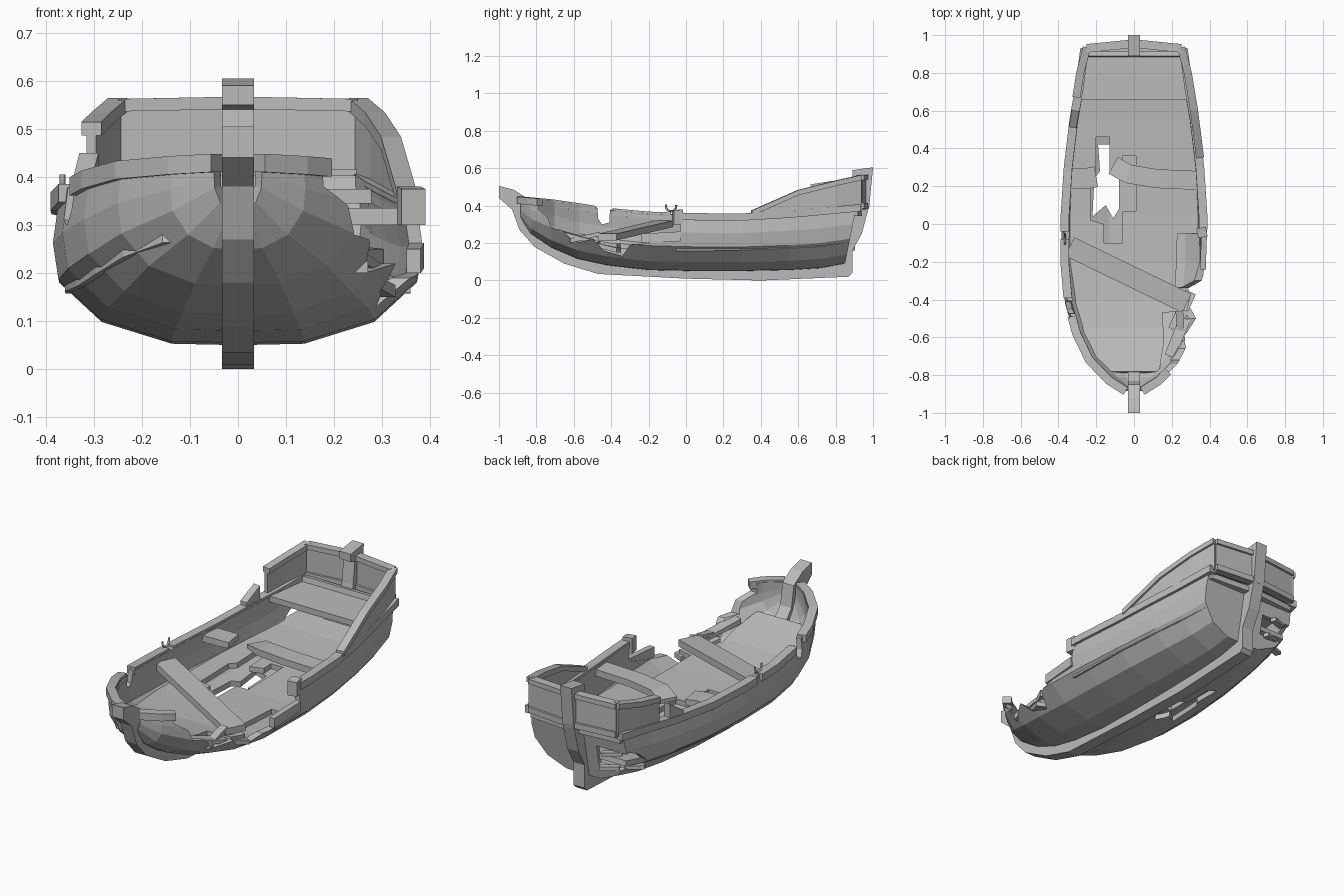
import bpy, bmesh, math
from mathutils import Vector

if "Cube" in bpy.data.objects:
    bpy.data.objects.remove(bpy.data.objects["Cube"])

wood = bpy.data.materials.new("weathered_grey")
wood.diffuse_color = (0.5, 0.5, 0.5, 1)
wood.use_nodes = True
wood.node_tree.nodes["Principled BSDF"].inputs["Base Color"].default_value = wood.diffuse_color


def finish(name, bm, normals=True):
    if normals:
        bmesh.ops.recalc_face_normals(bm, faces=bm.faces[:])
    me = bpy.data.meshes.new(name)
    bm.to_mesh(me)
    bm.free()
    me.materials.append(wood)
    ob = bpy.data.objects.new(name, me)
    bpy.context.collection.objects.link(ob)
    return ob


def prism(name, poly, axis, a, b):
    """Extrude a 2D outline along an axis (0 = x, outline in yz; 2 = z, outline in xy)."""
    bm = bmesh.new()
    place = (lambda p, d: (d, p[0], p[1])) if axis == 0 else (lambda p, d: (p[0], p[1], d))
    lo = [bm.verts.new(place(p, a)) for p in poly]
    hi = [bm.verts.new(place(p, b)) for p in poly]
    n = len(poly)
    bm.faces.new(lo)
    bm.faces.new(hi)
    for i in range(n):
        bm.faces.new((lo[i], lo[(i + 1) % n], hi[(i + 1) % n], hi[i]))
    return finish(name, bm)


def ribbon(name, pts, t):
    """Plank of thickness t along points (x, y, z_low, z_high)."""
    bm = bmesh.new()
    rings = []
    for i, (x, y, z0, z1) in enumerate(pts):
        p, q = pts[max(i - 1, 0)], pts[min(i + 1, len(pts) - 1)]
        d = Vector((q[0] - p[0], q[1] - p[1])).normalized()
        nx, ny = -d.y * t / 2, d.x * t / 2
        rings.append([bm.verts.new(v) for v in (
            (x - nx, y - ny, z0), (x + nx, y + ny, z0),
            (x + nx, y + ny, z1), (x - nx, y - ny, z1))])
    bm.faces.new(rings[0])
    bm.faces.new(rings[-1])
    for r, s in zip(rings, rings[1:]):
        for k in range(4):
            bm.faces.new((r[k], r[(k + 1) % 4], s[(k + 1) % 4], s[k]))
    return finish(name, bm)


def bake(ob, thickness, cutters):
    """Thicken a sheet, cut the broken areas out of it and keep the result."""
    sol = ob.modifiers.new("thick", 'SOLIDIFY')
    sol.thickness, sol.offset = thickness, -1
    for c in cutters:
        m = ob.modifiers.new("cut", 'BOOLEAN')
        m.operation, m.object, m.solver = 'DIFFERENCE', c, 'EXACT'
    dg = bpy.context.evaluated_depsgraph_get()
    me = bpy.data.meshes.new_from_object(ob.evaluated_get(dg))
    ob.modifiers.clear()
    ob.data = me
    for c in cutters:
        bpy.data.objects.remove(c)


# Hull lines: y, half width, keel height, sheer height
STATIONS = [(-.885, .05, .33, .44), (-.83, .14, .25, .435), (-.72, .25, .175, .425),
            (-.58, .32, .115, .405), (-.42, .365, .08, .38), (-.2, .385, .055, .36),
            (.05, .383, .05, .352), (.3, .366, .05, .35), (.55, .335, .055, .365),
            (.72, .305, .065, .38), (.86, .275, .09, .40)]
PROFILE = [(0, 0), (.36, .01), (.74, .16), (.97, .43), (1, .68), (.965, 1)]


def lines(y):
    y = min(max(y, STATIONS[0][0]), STATIONS[-1][0])
    for a, b in zip(STATIONS, STATIONS[1:]):
        if y <= b[0]:
            f = (y - a[0]) / (b[0] - a[0])
            return [a[k] + f * (b[k] - a[k]) for k in (1, 2, 3)]


def half_width(y, z):
    w, zk, zs = lines(y)
    h = min(max((z - zk) / (zs - zk), 0), 1)
    for (x0, h0), (x1, h1) in zip(PROFILE, PROFILE[1:]):
        if h <= h1:
            return w * (x0 + (x1 - x0) * (h - h0) / (h1 - h0))


# Hull shell with raked transom
bm = bmesh.new()
rows = []
for y, w, zk, zs in STATIONS:
    half = [(w * a, zk + b * (zs - zk)) for a, b in PROFILE]
    full = [(-x, z) for x, z in half[:0:-1]] + half
    rake = .2 if y > .8 else 0
    rows.append([bm.verts.new((x, y - .01 * (rake > 0) + rake * (z - zk), z)) for x, z in full])
for r, s in zip(rows, rows[1:]):
    for k in range(len(r) - 1):
        bm.faces.new((r[k], s[k], s[k + 1], r[k + 1]))
bm.faces.new(rows[-1])
bmesh.ops.recalc_face_normals(bm, faces=bm.faces[:])
bm.faces.ensure_lookup_table()
low = min(bm.faces, key=lambda f: f.calc_center_median().z)
if low.normal.z > 0:
    bmesh.ops.reverse_faces(bm, faces=bm.faces[:])
hull = finish("hull", bm, False)

starboard_break = prism("cut_starboard", [
    (-.78, .7), (-.79, .38), (-.74, .34), (-.72, .28), (-.66, .27), (-.6, .2), (-.5, .22),
    (-.44, .16), (-.34, .13), (-.3, .19), (-.2, .2), (-.03, .25), (-.03, .7)], 0, .08, .7)
port_gap = prism("cut_port", [(-.49, .7), (-.47, .33), (-.45, .3), (-.41, .31), (-.39, .7)],
                 0, -.7, -.2)
quarter_hole = prism("cut_quarter", [
    (.74, .2), (.8, .15), (.84, .18), (1.1, .14), (1.1, .27), (.86, .28), (.8, .25)],
    0, -.5, -.1)
bottom_hole = prism("cut_bottom", [
    (-.19, .42), (-.13, .42), (-.13, .27), (-.08, .25), (-.08, .08), (-.11, .03),
    (-.15, .1), (-.22, .04), (-.21, .24), (-.18, .28)], 2, -.1, .15)
bake(hull, .028, [starboard_break, port_gap, quarter_hole, bottom_hole])

# Inner floor
bm = bmesh.new()
rows = []
for y, z in [(-.78, .29), (-.68, .26), (-.55, .225), (-.4, .2), (-.2, .19),
             (.05, .185), (.3, .19), (.55, .2), (.72, .21), (.86, .23)]:
    w = half_width(y, z) - .014
    rows.append([bm.verts.new((x, y, z)) for x in (-w, 0, w)])
for r, s in zip(rows, rows[1:]):
    for k in range(2):
        bm.faces.new((r[k], r[k + 1], s[k + 1], s[k]))
floor = finish("floor", bm, False)
floor_hole = prism("cut_floor", [
    (-.2, .46), (-.13, .46), (-.13, .28), (-.06, .3), (-.06, .36), (.01, .36), (.01, .07),
    (-.06, .07), (-.06, -.1), (-.16, -.1), (-.16, 0), (-.23, .02), (-.23, .25), (-.2, .28)],
    2, 0, .5)
floor_edge = prism("cut_floor_edge", [
    (.23, -.05), (.22, -.35), (.3, -.37), (.28, -.46), (.15, -.47), (.16, -.62),
    (.13, -.8), (.6, -.8), (.6, -.05)], 2, 0, .5)
bake(floor, .028, [floor_hole, floor_edge])

# Keel, stem and stern post in one profile
prism("keel", [
    (-1, .44), (-.93, .38), (-.89, .27), (-.81, .18), (-.65, .09), (-.47, .035), (0, .01),
    (.4, 0), (.87, .02), (.89, .04), (.89, .16), (.94, .25), (.98, .4), (1, .605), (.89, .59),
    (.89, .55), (.925, .54), (.91, .42), (.86, .2), (.83, .1), (.4, .07), (0, .07),
    (-.42, .1), (-.58, .14), (-.75, .24), (-.83, .33), (-.85, .44), (-.92, .485), (-1, .505)],
    0, -.033, .033)


# Gunwale rails, in the surviving lengths
def rail(name, side, ys):
    ribbon(name, [(side * (lines(y)[0] * .965 - .004), y, lines(y)[2] - .03,
                   lines(y)[2] + .008) for y in ys], .045)


rail("bow_rail_port", -1, [-.885, -.83, -.72, -.58, -.49])
rail("bow_rail_starboard", 1, [-.885, -.83, -.78])
rail("rail_port", -1, [-.39, -.2, -.08])
rail("rail_port_aft", -1, [-.04, .05, .3, .55, .72, .93])
rail("rail_starboard", 1, [-.03, .05, .3, .55, .72, .93])

# Raised stern bulwarks: starboard whole, port broken short
star = [(.35, .35, .355, .36), (.318, .6, .36, .47), (.285, .8, .38, .52), (.25, .935, .39, .55)]
port = [(-.305, .67, .37, .5), (-.285, .8, .38, .52), (-.25, .935, .39, .55)]
for side, pts in (("starboard", star), ("port", port)):
    ribbon("stern_bulwark_" + side, pts, .02)
    ribbon("stern_cap_" + side, [(x, y, t - .014, t + .014) for x, y, b, t in pts], .042)
back = [(-.25, .93, .38, .55), (0, .955, .38, .555), (.25, .93, .38, .55)]
ribbon("stern_panel", back, .022)
ribbon("stern_panel_cap", [(x, y, t - .014, t + .012) for x, y, b, t in back], .045)
ribbon("stern_panel_sill", [(x, y, .385, .415) for x, y, b, t in back], .045)
ribbon("broken_bulwark_post", [(-.325, .51, .36, .39), (-.31, .6, .36, .45)], .04)

# Stern deck
prism("stern_deck", [(-.29, .66), (.29, .66), (.26, .92), (0, .94), (-.26, .92)], 2, .345, .375)

# Thwarts and fallen plank
ribbon("broken_thwart", [(-.11, .31, .29, .31), (-.03, .265, .295, .33),
                         (.12, .24, .3, .335), (.35, .23, .3, .335)], .1)
ribbon("thwart_stub", [(-.36, .24, .3, .335), (-.26, .24, .3, .335), (-.2, .25, .3, .33)], .11)
ribbon("fallen_plank", [(-.34, -.12, .285, .32), (.28, -.42, .215, .25)], .11)

# Splintered planks around the starboard break
for i, (a, b, w) in enumerate([
        ((.355, -.02, .30, .38), (.365, -.07, .30, .375), .05),
        ((.372, -.03, .21, .262), (.365, -.24, .2, .25), .03),
        ((.19, -.7, .25, .275), (.27, -.5, .2, .22), .06),
        ((.21, -.56, .2, .22), (.3, -.36, .15, .175), .06),
        ((.25, -.62, .2, .225), (.24, -.46, .24, .26), .04)]):
    ribbon("splinter_plank_%d" % i, [a, b], w)

# Splintered planks around the stern quarter hole
for i, (x, y, z) in enumerate([(-.2, .9, .26), (-.17, .88, .17), (-.26, .8, .17)]):
    ribbon("quarter_splinter_%d" % i, [(x - .04, y - .03, z, z + .02),
                                       (x + .05, y + .01, z - .01, z + .01)], .03)

# Mooring hook on the port rail
cu = bpy.data.curves.new("mooring_hook", 'CURVE')
cu.dimensions, cu.bevel_depth, cu.bevel_resolution = '3D', .006, 0
sp = cu.splines.new('POLY')
sp.points.add(8)
for i, p in enumerate(sp.points):
    a = math.radians(165 + i * 26)
    p.co = (-.365, -.08 + .028 * math.cos(a), .398 + .028 * math.sin(a), 1)
cu.materials.append(wood)
bpy.context.collection.objects.link(bpy.data.objects.new("mooring_hook", cu))
